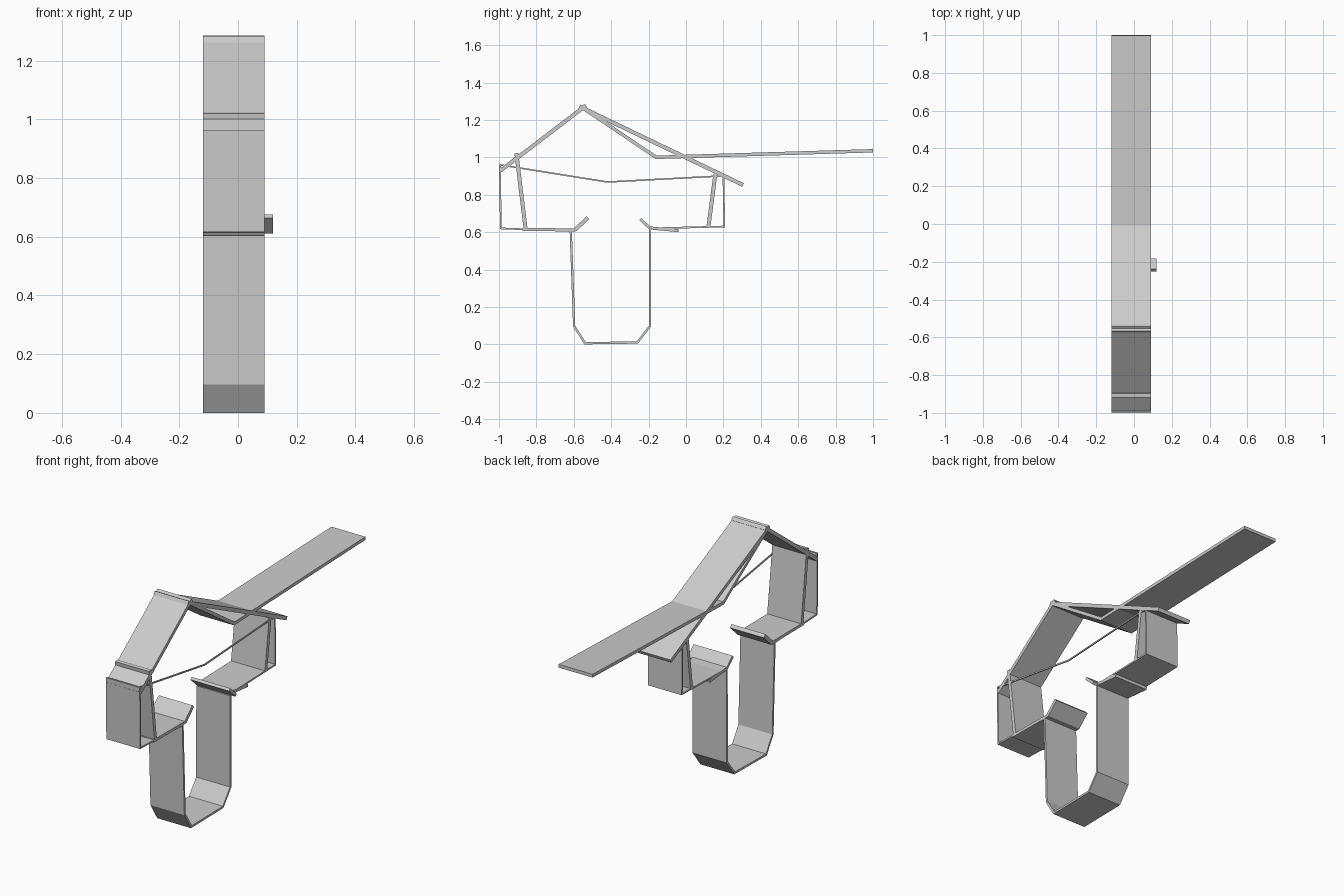
import bpy, bmesh
from mathutils import Vector

if "Cube" in bpy.data.objects:
    bpy.data.objects.remove(bpy.data.objects["Cube"])

X0, X1 = -0.12, 0.09      # common width of the section slice
THICK, THIN = 0.021, 0.009


def strip(name, path, t=THICK, x0=X0, x1=X1):
    """Bent sheet: a (y, z) centre line thickened by t and extruded along x."""
    p = [Vector(q) for q in path]
    n = []
    for a, b in zip(p, p[1:]):
        d = (b - a).normalized()
        n.append(Vector((-d.y, d.x)))
    left, right = [], []
    for i, q in enumerate(p):
        a, b = n[max(i - 1, 0)], n[min(i, len(n) - 1)]
        m = (a + b).normalized()
        off = m * (t / 2 / m.dot(a))      # mitred corner
        left.append(q + off)
        right.append(q - off)
    bm = bmesh.new()
    rings = [[bm.verts.new((x, v.x, v.y)) for x in (x0, x1) for v in pair[::1 if x == x0 else -1]]
             for pair in zip(left, right)]
    for r, s in zip(rings, rings[1:]):
        for k in range(4):
            j = (k + 1) % 4
            bm.faces.new((r[k], r[j], s[j], s[k]))
    bm.faces.new(rings[0])
    bm.faces.new(rings[-1])
    bmesh.ops.recalc_face_normals(bm, faces=bm.faces)
    me = bpy.data.meshes.new(name)
    bm.to_mesh(me)
    bm.free()
    ob = bpy.data.objects.new(name, me)
    bpy.context.collection.objects.link(ob)
    return ob


# Roof slabs and the long canopy board
strip("front_roof", [(-0.993, 0.928), (-0.535, 1.277)])
strip("back_roof", [(-0.57, 1.272), (0.305, 0.852)])
strip("canopy", [(-0.55, 1.263), (-0.16, 1.0), (0.999, 1.035)], 0.018)

# Inner leaning walls
strip("front_wall", [(-0.907, 1.022), (-0.857, 0.612)])
strip("back_wall", [(0.157, 0.912), (0.12, 0.628)])

# Ledges with tilted lips
strip("front_ledge", [(-0.873, 0.614), (-0.59, 0.612)], 0.016)
strip("front_lip", [(-0.593, 0.612), (-0.525, 0.677)])
strip("back_ledge", [(-0.19, 0.622), (-0.04, 0.608)], 0.016)
strip("back_lip", [(-0.245, 0.67), (-0.188, 0.617)], 0.016, X0, 0.12)

# Thin outer skins
strip("front_skin", [(-0.995, 0.962), (-0.99, 0.62), (-0.612, 0.606)], THIN)
strip("back_skin", [(-0.19, 0.62), (0.205, 0.63), (0.2, 0.903)], THIN)

# Deep trough below
strip("trough", [(-0.616, 0.605), (-0.598, 0.098), (-0.54, 0.006), (-0.26, 0.01),
                 (-0.193, 0.097), (-0.192, 0.61)], 0.012)

# Sagging tie line along one edge
strip("tie_line", [(-0.995, 0.96), (-0.42, 0.868), (0.2, 0.901)], 0.008, X1 - 0.006, X1)
